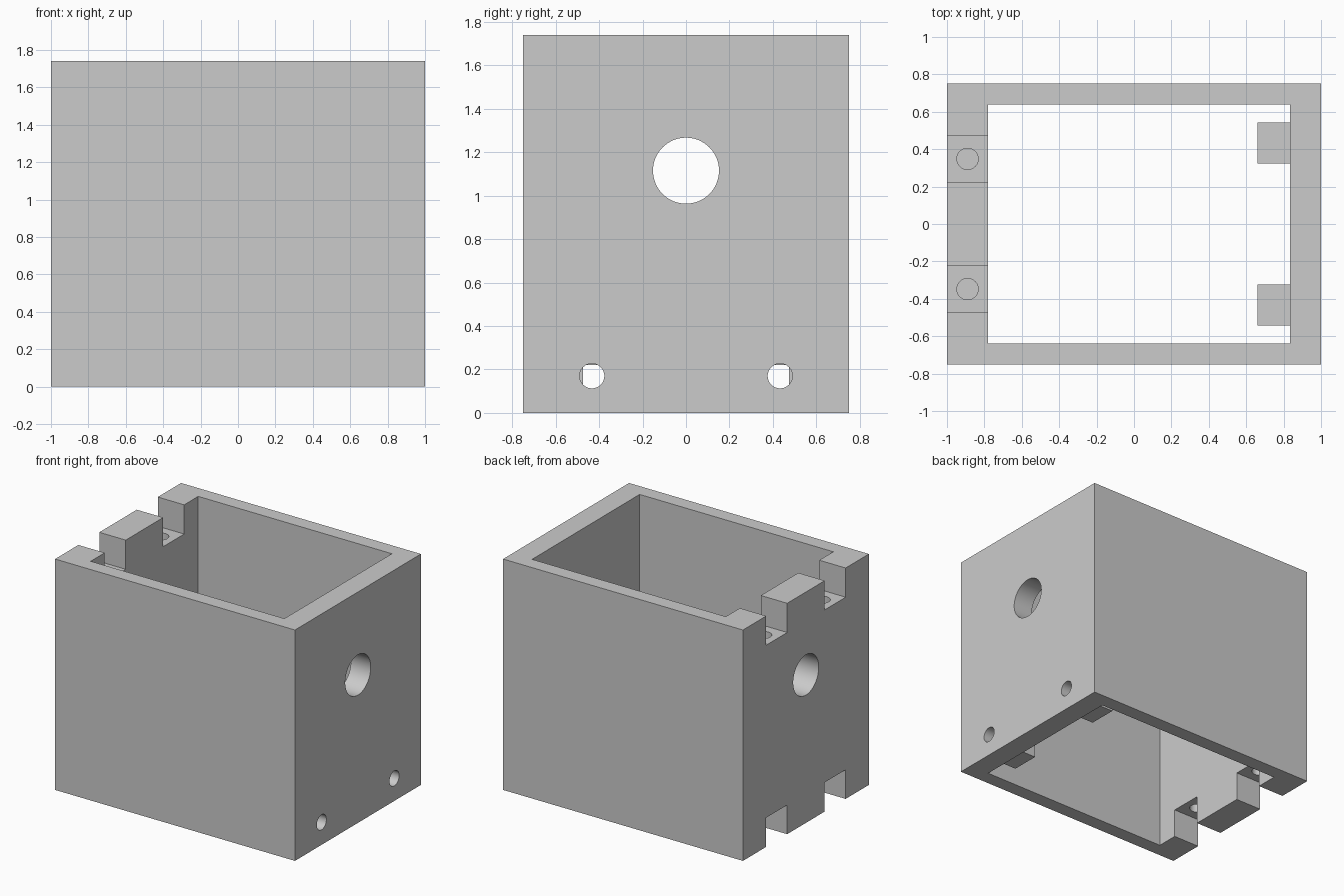
import bpy
import math

old = bpy.data.objects.get("Cube")
if old:
    bpy.data.objects.remove(old, do_unlink=True)

HEIGHT = 1.74
NOTCH = 0.22        # depth of the notches in the left end wall
BORE_DEPTH = 0.27   # depth of the blind screw bores

grey = bpy.data.materials.new("plain grey")
grey.use_nodes = True
grey.diffuse_color = (0.6, 0.6, 0.6, 1)
grey.node_tree.nodes["Principled BSDF"].inputs["Base Color"].default_value = (0.6, 0.6, 0.6, 1)


def box(name, low, high):
    """Box between two opposite corners."""
    mid = [(a + b) / 2 for a, b in zip(low, high)]
    bpy.ops.mesh.primitive_cube_add(size=1, location=mid)
    ob = bpy.context.object
    ob.name = name
    ob.scale = [b - a for a, b in zip(low, high)]
    bpy.ops.object.transform_apply(location=True, rotation=False, scale=True)
    ob.data.materials.append(grey)
    return ob


def rod(name, centre, radius, length, along_x=False):
    """Cylinder along z, or along x."""
    turn = (0, math.pi / 2, 0) if along_x else (0, 0, 0)
    bpy.ops.mesh.primitive_cylinder_add(vertices=64, radius=radius, depth=length,
                                        location=centre, rotation=turn)
    ob = bpy.context.object
    ob.name = name
    ob.data.materials.append(grey)
    return ob


def combine(target, tool, operation="DIFFERENCE"):
    """Apply a boolean, then discard the tool object."""
    mod = target.modifiers.new(operation.lower(), "BOOLEAN")
    mod.operation = operation
    mod.solver = "EXACT"
    mod.object = tool
    bpy.ops.object.select_all(action="DESELECT")
    bpy.context.view_layer.objects.active = target
    target.select_set(True)
    bpy.ops.object.modifier_apply(modifier=mod.name)
    bpy.data.objects.remove(tool, do_unlink=True)


# Open rectangular housing with a thicker left and right end wall
housing = box("housing", (-1, -0.75, 0), (1, 0.75, HEIGHT))
combine(housing, box("cavity", (-0.78, -0.64, -0.1), (0.835, 0.64, HEIGHT + 0.1)))

for side in (-1, 1):
    # Inner mounting block and the screw hole through it
    y = side * 0.433
    combine(housing, box("mounting_block", (0.66, y - 0.11, 0.06), (0.9, y + 0.11, 0.28)), "UNION")
    combine(housing, rod("screw_hole", (0.83, y, 0.17), 0.057, 0.6, True))

    # Notches at the top and bottom of the left wall, each with a blind bore
    y = side * 0.348
    for rim, inward in ((0, 1), (HEIGHT, -1)):
        floor = rim + inward * NOTCH
        outside = rim - inward * 0.1
        combine(housing, box("notch", (-1.1, y - 0.125, min(floor, outside)),
                             (-0.7, y + 0.125, max(floor, outside))))
        combine(housing, rod("bore", (-0.89, y, floor + inward * (BORE_DEPTH - 0.1) / 2),
                             0.057, BORE_DEPTH + 0.1))

# Large shaft hole through both end walls
combine(housing, rod("shaft_hole", (0, 0, 1.115), 0.152, 2.4, True))

# Smooth bores, sharp edges, one material
housing.data.materials.clear()
housing.data.materials.append(grey)
for face in housing.data.polygons:
    face.material_index = 0
bpy.ops.object.select_all(action="DESELECT")
housing.select_set(True)
bpy.context.view_layer.objects.active = housing
bpy.ops.object.shade_smooth_by_angle(angle=math.radians(30))
